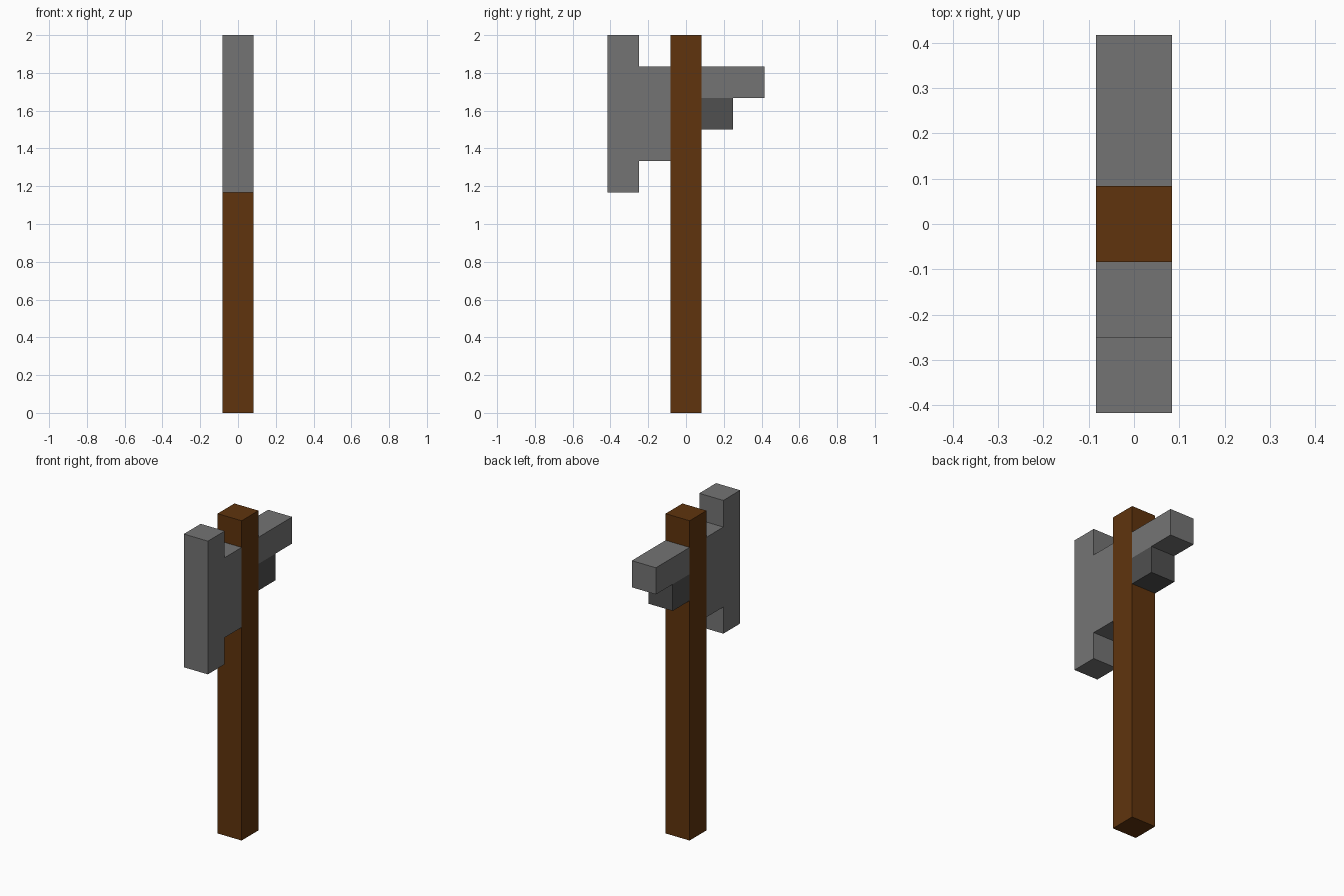
import bpy
import bmesh

cube = bpy.data.objects.get("Cube")
if cube:
    bpy.data.objects.remove(cube, do_unlink=True)

U = 1 / 6        # building unit: thickness of every bar
HALF = U / 2


def material(name, rgb):
    mat = bpy.data.materials.new(name)
    mat.use_nodes = True
    color = (*rgb, 1.0)
    mat.diffuse_color = color
    bsdf = mat.node_tree.nodes["Principled BSDF"]
    bsdf.inputs["Base Color"].default_value = color
    bsdf.inputs["Roughness"].default_value = 0.8
    return mat


def slab(name, outline, mat):
    """Extrude a (y, z) outline, given in units, across the full width."""
    bm = bmesh.new()
    face = bm.faces.new([bm.verts.new((-HALF, y * U, z * U)) for y, z in outline])
    extruded = bmesh.ops.extrude_face_region(bm, geom=[face])
    verts = [v for v in extruded["geom"] if isinstance(v, bmesh.types.BMVert)]
    bmesh.ops.translate(bm, verts=verts, vec=(U, 0, 0))
    bmesh.ops.recalc_face_normals(bm, faces=bm.faces)
    mesh = bpy.data.meshes.new(name)
    bm.to_mesh(mesh)
    bm.free()
    mesh.materials.append(mat)
    obj = bpy.data.objects.new(name, mesh)
    bpy.context.collection.objects.link(obj)
    return obj


def rect(y0, y1, z0, z1):
    return [(y0, z0), (y1, z0), (y1, z1), (y0, z1)]


wood = material("brown wood", (0.115, 0.034, 0.004))
stone = material("grey stone", (0.175, 0.175, 0.175))
dark_stone = material("dark grey stone", (0.080, 0.080, 0.080))

# Long square handle
slab("handle", rect(-0.5, 0.5, 0, 12), wood)

# Axe blade: tall cutting edge joined to the handle by a shorter web
slab("blade", [(-2.5, 7), (-1.5, 7), (-1.5, 8), (-0.5, 8),
               (-0.5, 11), (-1.5, 11), (-1.5, 12), (-2.5, 12)], stone)

# Rear spike and the darker block under it
slab("rear_spike", rect(0.5, 2.5, 10, 11), stone)
slab("spike_support", rect(0.5, 1.5, 9, 10), dark_stone)
